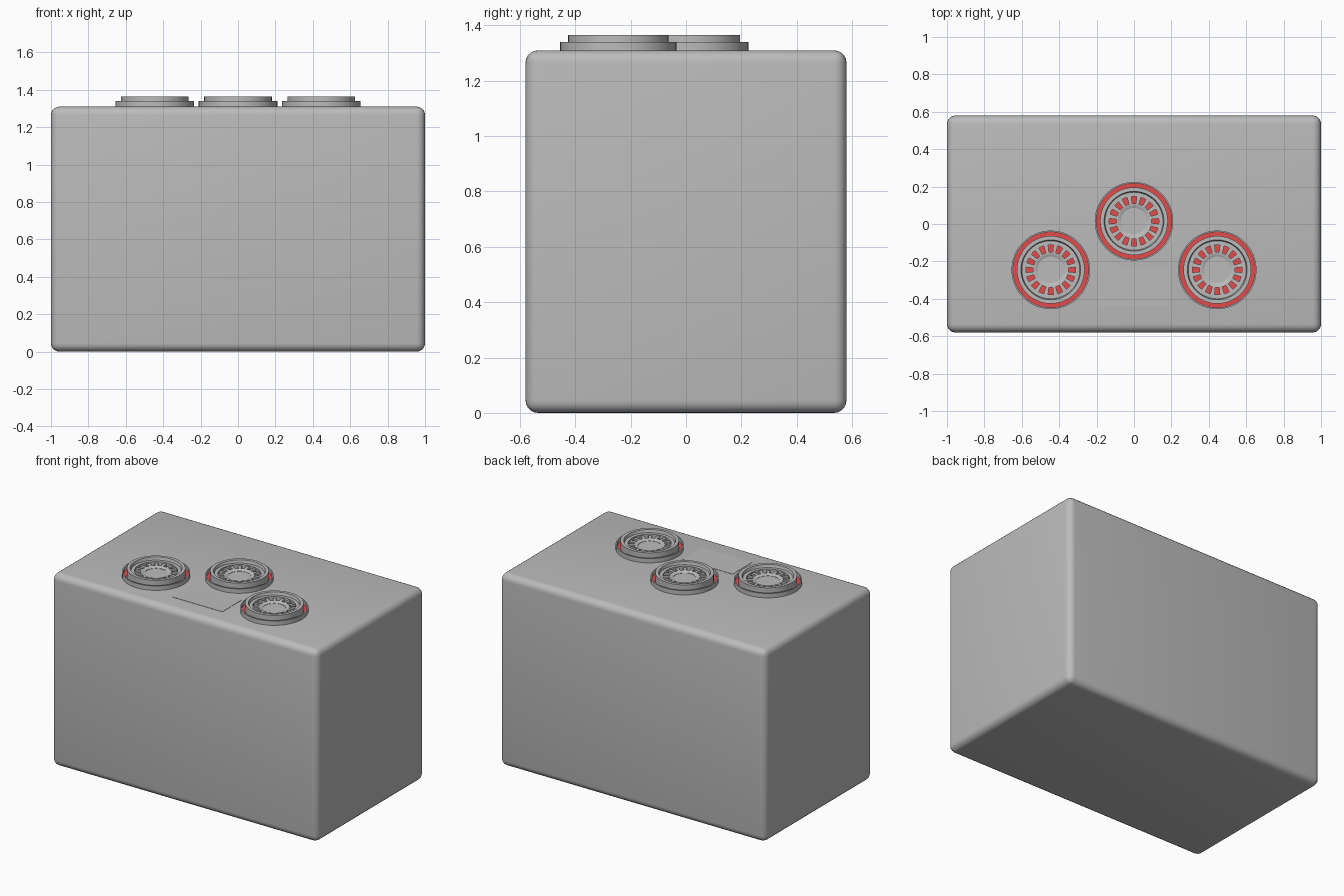
import bpy, bmesh, math
from mathutils import Matrix, Vector

if "Cube" in bpy.data.objects:
    bpy.data.objects.remove(bpy.data.objects["Cube"])

TOP = 1.31   # height of the box's upper face
SEG = 48


def material(name, rgb):
    m = bpy.data.materials.new(name)
    m.diffuse_color = (*rgb, 1)
    m.use_nodes = True
    m.node_tree.nodes["Principled BSDF"].inputs["Base Color"].default_value = m.diffuse_color
    return m


grey = material("light_grey", (0.5, 0.5, 0.5))
red = material("red", (0.78, 0.07, 0.07))


def finish(bm, name, mat, location=(0, 0, 0), smooth=True):
    bmesh.ops.recalc_face_normals(bm, faces=bm.faces)
    mesh = bpy.data.meshes.new(name)
    bm.to_mesh(mesh)
    bm.free()
    mesh.materials.append(mat)
    ob = bpy.data.objects.new(name, mesh)
    ob.location = location
    bpy.context.collection.objects.link(ob)
    if smooth:
        bpy.ops.object.select_all(action='DESELECT')
        ob.select_set(True)
        bpy.context.view_layer.objects.active = ob
        bpy.ops.object.shade_smooth_by_angle(angle=math.radians(35))
    return ob


def ring(name, profile, mat, location):
    """Spin a closed (radius, height) profile round the z axis."""
    bm = bmesh.new()
    loops = []
    for i in range(SEG):
        a = 2 * math.pi * i / SEG
        loops.append([bm.verts.new((r * math.cos(a), r * math.sin(a), z))
                      for r, z in profile])
    n = len(profile)
    for i in range(SEG):
        p, q = loops[i], loops[(i + 1) % SEG]
        for k in range(n):
            bm.faces.new((p[k], q[k], q[(k + 1) % n], p[(k + 1) % n]))
    return finish(bm, name, mat, location)


def disc(name, radius, z0, z1, mat, location):
    bm = bmesh.new()
    bmesh.ops.create_cone(bm, cap_ends=True, segments=SEG, radius1=radius,
                          radius2=radius, depth=z1 - z0,
                          matrix=Matrix.Translation((0, 0, (z0 + z1) / 2)))
    return finish(bm, name, mat, location)


def teeth(name, count, r0, r1, z0, z1, mat, location):
    """Radial wedge-shaped bars with gaps between them."""
    bm = bmesh.new()
    half = math.pi / count * 0.45
    for i in range(count):
        a = 2 * math.pi * (i + 0.5) / count
        corners = [(r0, a - half), (r1, a - half), (r1, a + half), (r0, a + half)]
        lo, hi = [[bm.verts.new((r * math.cos(t), r * math.sin(t), z))
                   for r, t in corners] for z in (z0, z1)]
        bm.faces.new(lo[::-1])
        bm.faces.new(hi)
        for k in range(4):
            j = (k + 1) % 4
            bm.faces.new((lo[k], lo[j], hi[j], hi[k]))
    return finish(bm, name, mat, location, smooth=False)


# Main box with rounded edges
bm = bmesh.new()
bmesh.ops.create_cube(bm, size=1, matrix=Matrix.Translation((0, 0, TOP / 2))
                      @ Matrix.Diagonal((2.0, 1.16, TOP, 1)))
bmesh.ops.bevel(bm, geom=bm.edges[:], offset=0.045, segments=5,
                profile=0.5, affect='EDGES')
finish(bm, "box_body", grey)

# Thin plate between the two front ports
bm = bmesh.new()
bmesh.ops.create_cube(bm, size=1, matrix=Matrix.Translation((0, -0.335, TOP))
                      @ Matrix.Diagonal((0.38, 0.21, 0.004, 1)))
finish(bm, "top_plate", grey, smooth=False)

# Three round ports: red base showing through the groove and between the teeth
for side, x, y in (("left", -0.445, -0.245), ("middle", 0, 0.015), ("right", 0.445, -0.245)):
    at = Vector((x, y, TOP))
    disc(side + "_port_red_base", 0.205, -0.002, 0.006, red, at)
    ring(side + "_port_outer_rim", [(0.21, -0.002), (0.21, 0.03), (0.202, 0.03),
                                    (0.202, -0.002)], grey, at)
    ring(side + "_port_collar", [(0.181, -0.002), (0.181, 0.055), (0.16, 0.055),
                                 (0.155, 0.036), (0.133, 0.036), (0.133, -0.002)], grey, at)
    teeth(side + "_port_teeth", 16, 0.09, 0.138, 0.0, 0.028, grey, at)
    ring(side + "_port_hub_rim", [(0.095, -0.002), (0.095, 0.028), (0.088, 0.028),
                                  (0.071, 0.02), (0.071, -0.002)], grey, at)
    disc(side + "_port_hub", 0.073, -0.002, 0.018, grey, at)
